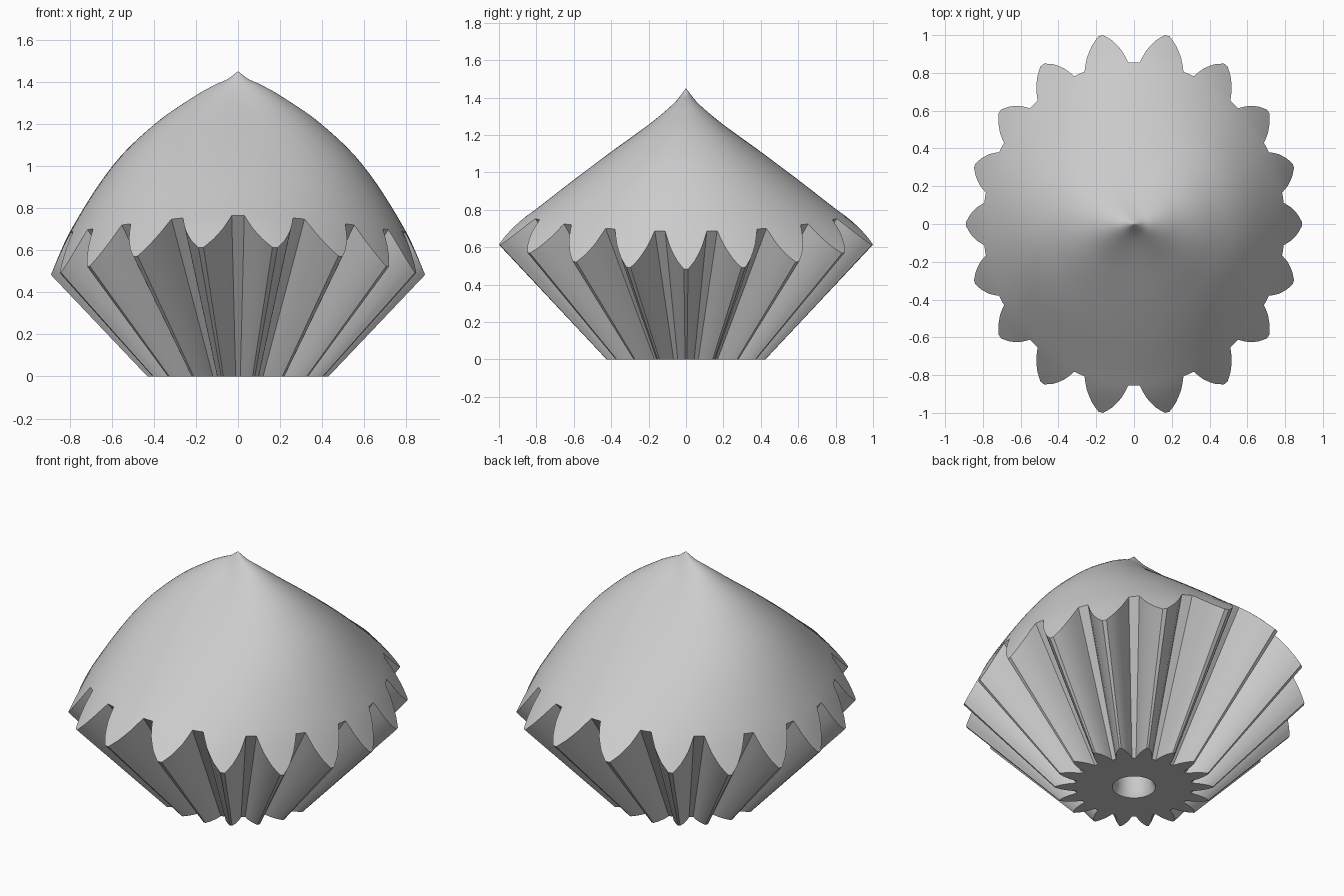
import bpy, bmesh, math

if "Cube" in bpy.data.objects:
    bpy.data.objects.remove(bpy.data.objects["Cube"], do_unlink=True)

TEETH = 18
APEX = 0.453          # depth below the base where all tooth lines converge
RINGS = 36

# Dome height against radius, along the broad side (x) and the deep side (y)
SIDE_X = [(0, 1.45), (0.05, 1.412), (0.1, 1.39), (0.2, 1.335), (0.4, 1.195),
          (0.6, 0.995), (0.8, 0.685), (0.89, 0.48), (1.05, 0.1)]
SIDE_Y = [(0, 1.45), (0.05, 1.385), (0.1, 1.335), (0.2, 1.255), (0.4, 1.11),
          (0.6, 0.96), (0.8, 0.805), (0.9, 0.73), (1.05, 0.59)]
# Tooth flank: angle from tooth centre in degrees, cone slope
FLANK = [(0, 0.95), (0.7, 0.95), (3.2, 0.885), (5.8, 0.797), (8, 0.703), (10, 0.703)]
STEPS = [0.7, 2, 3.2, 4.5, 5.8, 7, 8]


def linear(points, x):
    for (x0, y0), (x1, y1) in zip(points, points[1:]):
        if x <= x1:
            return y0 + (y1 - y0) * (x - x0) / (x1 - x0)
    return points[-1][1]


def smooth(points, x):
    """Hermite curve through the points."""
    last = len(points) - 1

    def tangent(i):
        a, b = points[max(i - 1, 0)], points[min(i + 1, last)]
        return (b[1] - a[1]) / (b[0] - a[0])

    i = 0
    while i < last - 1 and x > points[i + 1][0]:
        i += 1
    (x0, y0), (x1, y1) = points[i], points[i + 1]
    h = x1 - x0
    t = (x - x0) / h
    u = 1 - t
    return (y0 * (1 + 2 * t) * u * u + y1 * (3 - 2 * t) * t * t
            + h * t * u * (tangent(i) * u - tangent(i + 1) * t))


def dome(r, angle):
    w = math.sin(angle) ** 2
    return smooth(SIDE_X, r) * (1 - w) + smooth(SIDE_Y, r) * w


def rim_height(slope, angle):
    """Height where a tooth line meets the dome."""
    low, high = 0.2, 1.0
    for _ in range(30):
        z = (low + high) / 2
        if dome(slope * (z + APEX), angle) > z:
            low = z
        else:
            high = z
    return low


# Columns round the body: angle and cone slope
offsets = [-a for a in reversed(STEPS)] + STEPS + [10]
columns = [(math.radians(t * 360 / TEETH + a), linear(FLANK, abs(a)))
           for t in range(TEETH) for a in offsets]

bm = bmesh.new()


def ring(radius, height):
    """One vertex per column; radius and height are functions of column index."""
    return [bm.verts.new((radius(i) * math.cos(a), radius(i) * math.sin(a), height(i)))
            for i, (a, _) in enumerate(columns)]


def bridge(lower, upper):
    n = len(lower)
    for i in range(n):
        j = (i + 1) % n
        bm.faces.new((lower[i], lower[j], upper[j], upper[i]))


def close(loop, height):
    tip = bm.verts.new((0, 0, height))
    for i, v in enumerate(loop):
        bm.faces.new((v, loop[(i + 1) % len(loop)], tip))


# Toothed cone
rim_z = [rim_height(s, a) for a, s in columns]
rim_r = [s * (z + APEX) for (a, s), z in zip(columns, rim_z)]
base = ring(lambda i: columns[i][1] * APEX, lambda i: 0)
rim = ring(lambda i: rim_r[i], lambda i: rim_z[i])
bridge(base, rim)

# Dome, with rings closer together near the tip
previous = rim
for k in range(RINGS - 1, 0, -1):
    f = (k / RINGS) ** 1.4
    current = ring(lambda i: f * rim_r[i], lambda i: dome(f * rim_r[i], columns[i][0]))
    bridge(previous, current)
    previous = current
close(previous, SIDE_X[0][1])

# Blind hole with a chamfered mouth
previous = base
for radius, height in ((0.118, 0), (0.1, 0.035), (0.1, 0.4)):
    current = ring(lambda i: radius, lambda i: height)
    bridge(previous, current)
    previous = current
close(previous, 0.4)

bmesh.ops.recalc_face_normals(bm, faces=bm.faces)
mesh = bpy.data.meshes.new("toothed_knob")
bm.to_mesh(mesh)
bm.free()
knob = bpy.data.objects.new("toothed_knob", mesh)
bpy.context.collection.objects.link(knob)

# Plain grey finish
grey = bpy.data.materials.new("plain_grey")
grey.use_nodes = True
colour = (0.6, 0.6, 0.6, 1)
grey.diffuse_color = colour
grey.node_tree.nodes["Principled BSDF"].inputs["Base Color"].default_value = colour
mesh.materials.append(grey)

bpy.ops.object.select_all(action="DESELECT")
knob.select_set(True)
bpy.context.view_layer.objects.active = knob
bpy.ops.object.shade_smooth_by_angle(angle=math.radians(30))
